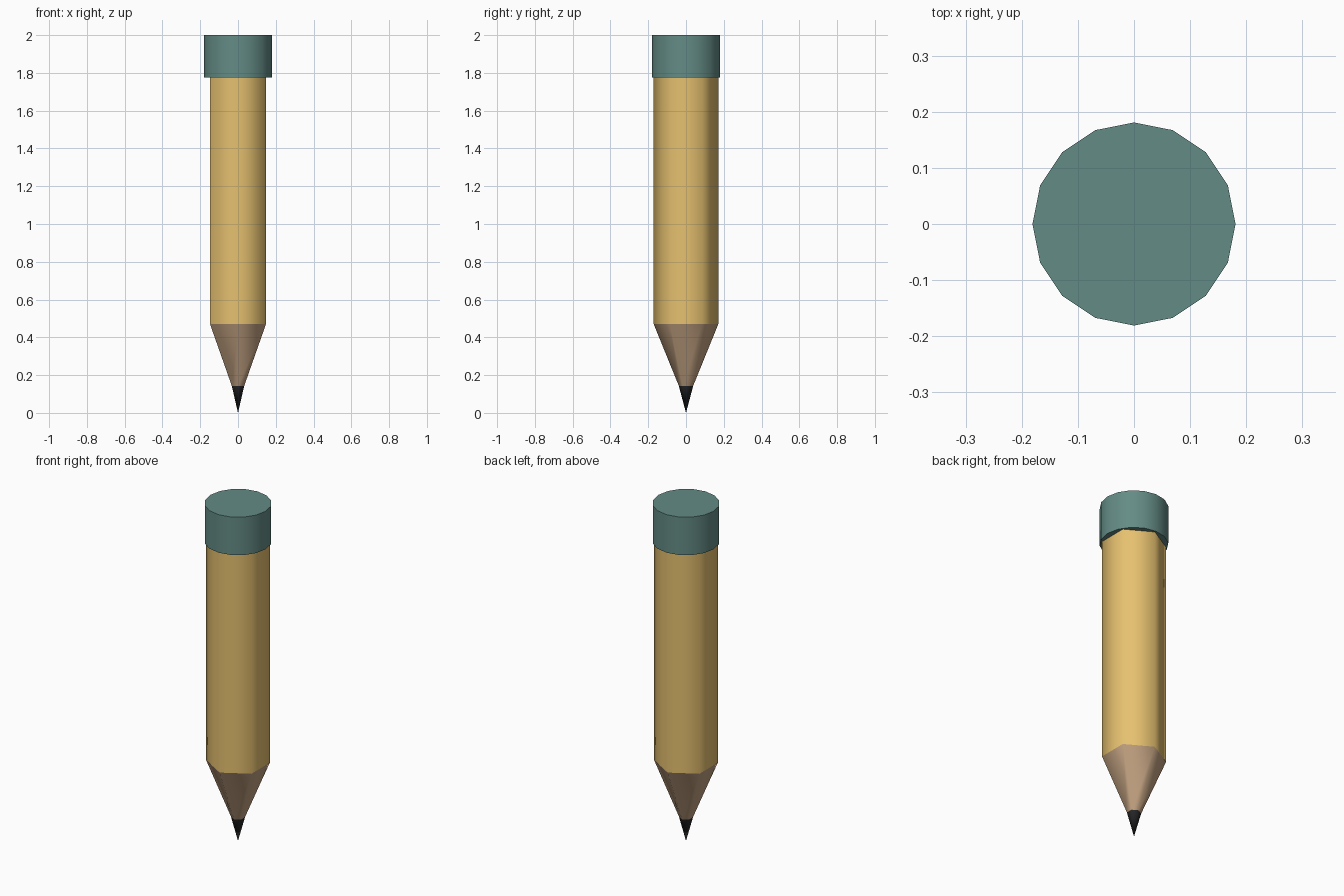
import bpy, bmesh, math

if "Cube" in bpy.data.objects:
    bpy.data.objects.remove(bpy.data.objects["Cube"])


def material(name, rgb):
    m = bpy.data.materials.new(name)
    m.diffuse_color = (*rgb, 1.0)
    m.use_nodes = True
    m.node_tree.nodes["Principled BSDF"].inputs["Base Color"].default_value = m.diffuse_color
    return m


def section(name, sides, z0, r0, z1, r1, mat, start=0.0):
    """Closed prism, taper or point between two heights, with smooth sides."""
    bm = bmesh.new()

    def ring(z, r):
        if r == 0:
            return [bm.verts.new((0, 0, z))] * sides
        angles = [start + math.tau * i / sides for i in range(sides)]
        return [bm.verts.new((r * math.cos(a), r * math.sin(a), z)) for a in angles]

    low, high = ring(z0, r0), ring(z1, r1)
    for i in range(sides):
        j = (i + 1) % sides
        corners = [low[i], low[j], high[j], high[i]]
        bm.faces.new(list(dict.fromkeys(corners))).smooth = True
    # end faces stay flat with sharp rims
    for loop in (low[::-1], high):
        if len(set(loop)) > 1:
            cap = bm.faces.new(loop)
            for e in cap.edges:
                e.smooth = False
    bmesh.ops.recalc_face_normals(bm, faces=bm.faces)
    mesh = bpy.data.meshes.new(name)
    bm.to_mesh(mesh)
    bm.free()
    mesh.materials.append(mat)
    obj = bpy.data.objects.new(name, mesh)
    bpy.context.collection.objects.link(obj)
    return obj


yellow = material("yellow_paint", (0.79, 0.53, 0.16))
wood = material("bare_wood", (0.54, 0.36, 0.22))
graphite = material("graphite", (0.02, 0.02, 0.022))
teal = material("teal_rubber", (0.127, 0.26, 0.235))

HEX = math.pi / 2   # hexagon corners point along y
# pencil, from tip to eraser
section("lead_tip", 6, 0.0, 0.0, 0.143, 0.038, graphite, HEX)
section("sharpened_wood", 6, 0.143, 0.038, 0.47, 0.171, wood, HEX)
section("pencil_body", 6, 0.47, 0.171, 1.775, 0.171, yellow, HEX)
section("eraser_cap", 16, 1.775, 0.181, 2.0, 0.181, teal)
